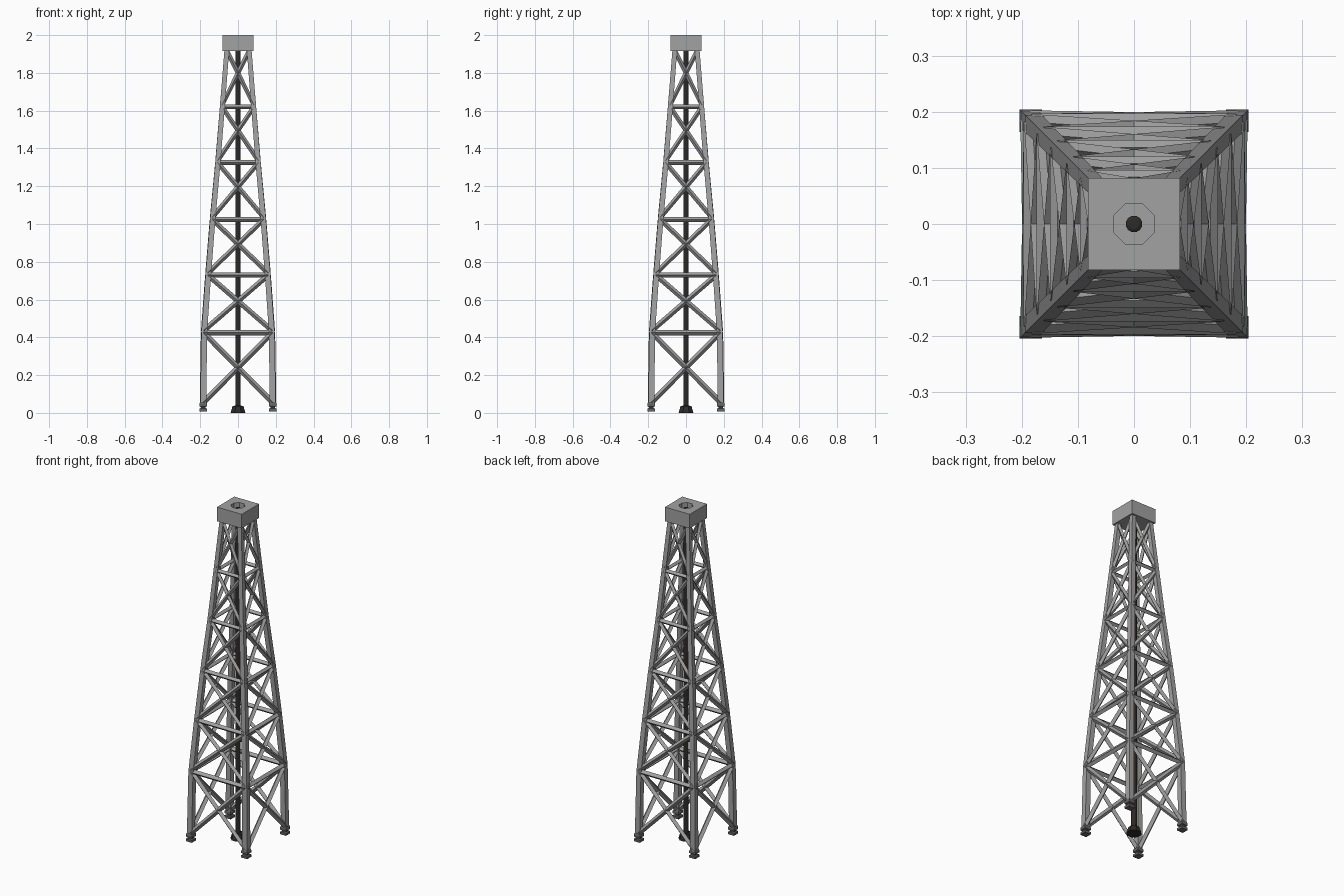
import bpy, bmesh, math
from mathutils import Vector, Matrix

if "Cube" in bpy.data.objects:
    bpy.data.objects.remove(bpy.data.objects["Cube"])

def material(name, rgb):
    m = bpy.data.materials.new(name)
    m.diffuse_color = (*rgb, 1)
    m.use_nodes = True
    m.node_tree.nodes["Principled BSDF"].inputs["Base Color"].default_value = m.diffuse_color
    return m

STEEL = material("light grey steel", (0.36, 0.36, 0.36))
FOOT = material("dark grey foot", (0.13, 0.13, 0.13))
PIPE = material("near black pipe", (0.025, 0.024, 0.021))

def finish(bm, name, mat):
    bmesh.ops.recalc_face_normals(bm, faces=bm.faces)
    me = bpy.data.meshes.new(name)
    bm.to_mesh(me)
    bm.free()
    me.materials.append(mat)
    ob = bpy.data.objects.new(name, me)
    bpy.context.collection.objects.link(ob)
    return ob

def loft(bm, rings):
    # skin a stack of equal-sized rings and close both ends
    vs = [[bm.verts.new(p) for p in r] for r in rings]
    n = len(vs[0])
    for a, b in zip(vs, vs[1:]):
        for i in range(n):
            j = (i + 1) % n
            bm.faces.new((a[i], a[j], b[j], b[i]))
    bm.faces.new(vs[0][::-1])
    bm.faces.new(vs[-1])

def octagon(r, z, n=8):
    return [(r * math.cos((i + .5) * math.tau / n), r * math.sin((i + .5) * math.tau / n), z) for i in range(n)]

def square(cx, cy, h, z):
    return [(cx - h, cy - h, z), (cx + h, cy - h, z), (cx + h, cy + h, z), (cx - h, cy + h, z)]

# outer half-width of the tower at each node level
LEVELS = [(0.04, 0.200), (0.425, 0.194), (0.73, 0.172), (1.025, 0.148),
          (1.325, 0.120), (1.62, 0.096), (1.92, 0.072)]

def leg_half(z):
    return 0.016 - 0.0035 * z / 2

# diamond-section bar lying in the front face
def bar(bm, p, q, r):
    p, q = Vector(p), Vector(q)
    d = (q - p).normalized()
    out = Vector((0, -1, 0))
    out = (out - d * out.dot(d)).normalized()
    side = d.cross(out)
    loft(bm, [[c + out * r, c + side * r, c - out * r, c - side * r] for c in (p, q)])

for k, face in enumerate(("front", "right", "back", "left")):
    turn = Matrix.Rotation(k * math.pi / 2, 4, 'Z')
    # cross braces and horizontal struts
    bm = bmesh.new()
    for i, ((z0, w0), (z1, w1)) in enumerate(zip(LEVELS, LEVELS[1:])):
        r = 0.0145 - 0.0006 * i
        a, b = w0 - 0.012, w1 - 0.012
        za = z0 + 0.01
        for s in (-1, 1):
            bar(bm, (-s * a, -a, za), (s * b, -b, z1), r)
        if i < 5:
            bar(bm, (-b, -b, z1), (b, -b, z1), r)
    bm.transform(turn)
    finish(bm, face + "_bracing", STEEL)

    # tapered corner leg
    bm = bmesh.new()
    loft(bm, [square(w - leg_half(z), w - leg_half(z), leg_half(z), z) for z, w in LEVELS])
    bm.transform(turn)
    finish(bm, face + "_leg", STEEL)

    # stepped foot
    bm = bmesh.new()
    c = 0.184
    loft(bm, [square(c, c, h, z) for h, z in
              ((0.020, 0.008), (0.020, 0.022), (0.013, 0.025), (0.013, 0.032),
               (0.020, 0.035), (0.020, 0.048), (0.016, 0.058))])
    bm.transform(turn)
    finish(bm, face + "_foot", FOOT)

# top block with an octagonal recess
bm = bmesh.new()
H, zt, zb, rec = 0.082, 2.0, 1.915, 1.965
bot = [bm.verts.new(p) for p in square(0, 0, H, zb)]
top = [bm.verts.new(p) for p in square(0, 0, H, zt)]
rim = [bm.verts.new(p) for p in octagon(0.039, zt)]
low = [bm.verts.new(p) for p in octagon(0.039, rec)]
bm.faces.new(bot)
bm.faces.new(low)
for i in range(4):
    j = (i + 1) % 4
    bm.faces.new((bot[i], bot[j], top[j], top[i]))
    # octagon corners facing this side, then the wedge at the next corner
    m = (5 + 2 * i) % 8
    bm.faces.new((top[i], top[j], rim[(m + 1) % 8], rim[m]))
    bm.faces.new((top[j], rim[(m + 2) % 8], rim[(m + 1) % 8]))
for i in range(8):
    j = (i + 1) % 8
    bm.faces.new((rim[i], rim[j], low[j], low[i]))
finish(bm, "top_block", STEEL)

# central pipe and flared base
bm = bmesh.new()
loft(bm, [octagon(r, z, 12) for r, z in ((0.015, 0.02), (0.015, 1.985), (0.009, 1.988))])
finish(bm, "central_pipe", PIPE)
bm = bmesh.new()
loft(bm, [octagon(r, z) for r, z in ((0.042, 0.0), (0.040, 0.008), (0.031, 0.036), (0.018, 0.038))])
finish(bm, "pipe_base", PIPE)
